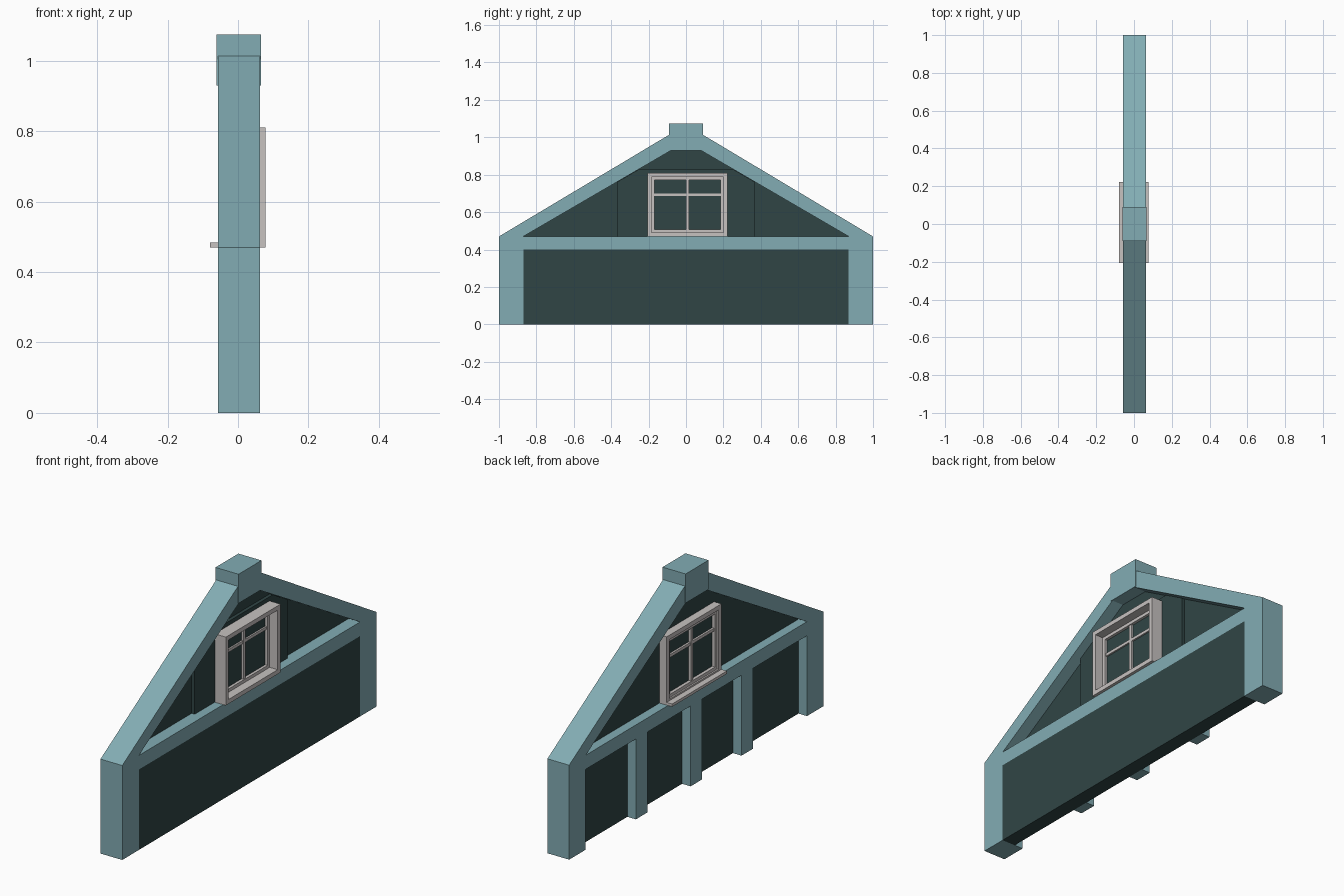
import bpy, bmesh

cube = bpy.data.objects.get("Cube")
if cube:
    bpy.data.objects.remove(cube, do_unlink=True)


def material(name, rgb):
    m = bpy.data.materials.new(name)
    m.use_nodes = True
    m.diffuse_color = (*rgb, 1)
    m.node_tree.nodes["Principled BSDF"].inputs["Base Color"].default_value = (*rgb, 1)
    return m


teal = material("teal_timber", (0.225, 0.415, 0.455))
dark = material("dark_panel", (0.03, 0.06, 0.06))
pale = material("pale_window", (0.57, 0.54, 0.53))


def prism(name, profile, x0, x1, mat):
    """Extrude a (y, z) outline from x0 to x1."""
    bm = bmesh.new()
    face = bm.faces.new([bm.verts.new((x0, y, z)) for y, z in profile])
    ext = bmesh.ops.extrude_face_region(bm, geom=[face])["geom"]
    verts = [v for v in ext if isinstance(v, bmesh.types.BMVert)]
    bmesh.ops.translate(bm, verts=verts, vec=(x1 - x0, 0, 0))
    bmesh.ops.recalc_face_normals(bm, faces=bm.faces)
    me = bpy.data.meshes.new(name)
    bm.to_mesh(me)
    bm.free()
    me.materials.append(mat)
    ob = bpy.data.objects.new(name, me)
    bpy.context.collection.objects.link(ob)
    return ob


def box(name, y0, y1, z0, z1, x0, x1, mat):
    return prism(name, [(y0, z0), (y1, z0), (y1, z1), (y0, z1)], x0, x1, mat)


def mirrored(right_half):
    return right_half + [(-y, z) for y, z in reversed(right_half)]


BACK, FRONT = -0.057, 0.063   # wall thickness
PANEL = -0.01                 # back face of the panels
BASE, BEAM = 0.40, 0.47       # tie beam bottom and top

# Timber frame: sloping rafters, tie beam, posts and ridge cap
outer = [(1, BEAM), (0.088, 1.015)]
inner = [(0.87, BEAM), (0.08, 0.93)]
for side, s in (("left", 1), ("right", -1)):
    half = outer + [(0, 1.015), (0, 0.93)] + inner[::-1]
    prism("rafter_" + side, [(s * y, z) for y, z in half], BACK, FRONT, teal)
    box("end_post_" + side, *sorted((s * 0.87, s)), 0, BASE, BACK, FRONT, teal)
box("tie_beam", -1, 1, BASE, BEAM, BACK, FRONT, teal)
for i, y in enumerate((-0.40, 0.0, 0.43)):
    box(f"middle_post_{i + 1}", y - 0.045, y + 0.045, 0, BASE, BACK, PANEL, teal)
box("ridge_cap", -0.09, 0.09, 0.93, 1.075, BACK - 0.004, FRONT + 0.003, teal)

# Wall panels
box("lower_panel", -0.87, 0.87, 0, BASE, PANEL, FRONT, dark)
prism("gable_panel", mirrored(inner), PANEL, 0.0, dark)
prism("window_wall", mirrored([(0.365, BEAM), (0.365, 0.763), (0.25, 0.83)]),
      PANEL, 0.017, dark)


def window_ring(name, y0, y1, z0, z1, t, x0, x1):
    box(name + "_bottom", y0, y1, z0, z0 + t, x0, x1, pale)
    box(name + "_top", y0, y1, z1 - t, z1, x0, x1, pale)
    box(name + "_side_a", y0, y0 + t, z0 + t, z1 - t, x0, x1, pale)
    box(name + "_side_b", y1 - t, y1, z0 + t, z1 - t, x0, x1, pale)


# Window: deep casing, sash, crossing bars, glass and sill
window_ring("casing", -0.207, 0.223, BEAM, 0.81, 0.022, -0.05, 0.078)
window_ring("sash", -0.185, 0.201, 0.492, 0.788, 0.016, -0.042, 0.034)
box("upright_bar", 0.0, 0.016, 0.508, 0.772, -0.038, 0.03, pale)
box("cross_bar", -0.169, 0.185, 0.685, 0.70, -0.036, 0.028, pale)
box("glass", -0.169, 0.185, 0.508, 0.772, -0.026, 0.02, dark)
box("sill", -0.207, 0.223, BEAM, 0.484, -0.08, -0.03, pale)
